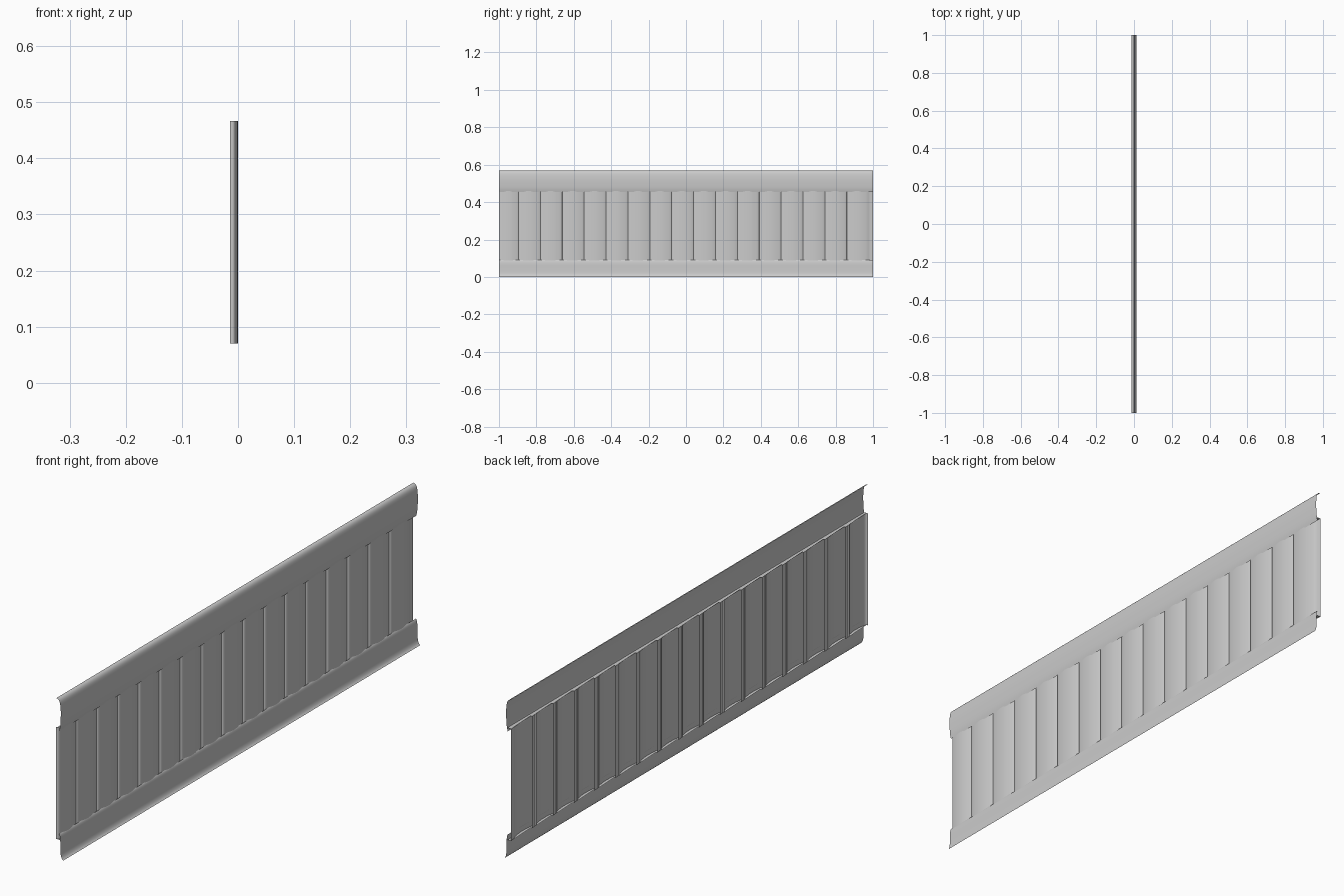
import bpy, bmesh

cube = bpy.data.objects.get("Cube")
if cube:
    bpy.data.objects.remove(cube, do_unlink=True)

grey = bpy.data.materials.new("plain grey")
grey.use_nodes = True
colour = (0.6, 0.6, 0.6, 1)
grey.diffuse_color = colour
grey.node_tree.nodes["Principled BSDF"].inputs["Base Color"].default_value = colour


def smooth_curve(pts, steps=4):
    """Catmull-Rom interpolation through 2D points."""
    ext = [pts[0]] + pts + [pts[-1]]
    out = []
    for a, b, c, d in zip(ext, ext[1:], ext[2:], ext[3:]):
        for i in range(steps):
            t = i / steps
            out.append(tuple(0.5 * (2 * q + (r - p) * t + (2 * p - 5 * q + 4 * r - s) * t ** 2
                                    + (3 * q - p - 3 * r + s) * t ** 3)
                             for p, q, r, s in zip(a, b, c, d)))
    return out + [pts[-1]]


def strip(bm, line_a, line_b):
    """Sheet of quads between two matching lines of points."""
    va = [bm.verts.new(p) for p in line_a]
    vb = [bm.verts.new(p) for p in line_b]
    for i in range(len(va) - 1):
        bm.faces.new((va[i], va[i + 1], vb[i + 1], vb[i]))


def finish(bm, name):
    mesh = bpy.data.meshes.new(name)
    bmesh.ops.remove_doubles(bm, verts=bm.verts, dist=0.00001)
    bm.to_mesh(mesh)
    bm.free()
    mesh.materials.append(grey)
    obj = bpy.data.objects.new(name, mesh)
    bpy.context.collection.objects.link(obj)
    bpy.ops.object.select_all(action='DESELECT')
    obj.select_set(True)
    bpy.context.view_layer.objects.active = obj
    bpy.ops.object.shade_smooth_by_angle(angle=0.7)


# Rails: thin sheets with a curved profile (x, z) swept along y
def rail(name, profile):
    bm = bmesh.new()
    pts = smooth_curve(profile)
    strip(bm, [(x, -1, z) for x, z in pts], [(x, 1, z) for x, z in pts])
    finish(bm, name)


rail("upper_rail", [(-0.0125, 0.569), (-0.004, 0.566), (0.002, 0.555), (0.005, 0.53),
                    (0.005, 0.505), (0.003, 0.475), (-0.001, 0.455)])
rail("lower_rail", [(-0.002, 0.09), (0.001, 0.084), (0.003, 0.07), (0.0035, 0.04),
                    (0.005, 0.018), (0.009, 0.006), (0.0145, 0)])

# Slats: overlapping bowed sheets with a folded lip at top and bottom
BOTTOM, TOP, DEPTH = 0.07, 0.467, 0.0145
PITCH, OVERLAP, FIRST_SEAM = 0.117, 0.024, -0.896
SECTION = [(0, -DEPTH), (0.02, -0.006), (0.15, -0.002), (0.35, 0),
           (0.55, -0.001), (0.75, -0.006), (0.87, -0.012), (1, -DEPTH)]


def slat(index):
    start = max(-1, FIRST_SEAM + (index - 1) * PITCH)
    end = min(1, FIRST_SEAM + index * PITCH + OVERLAP)
    curve = [(u, min(0, max(-DEPTH, x))) for u, x in smooth_curve(SECTION)]

    def line(z, xs):
        return [(x, start + u * (end - start), z) for (u, _), x in zip(curve, xs)]

    bow = [x for _, x in curve]
    back = [min(x, -0.008 - 0.0065 * u) for u, x in curve]
    bm = bmesh.new()
    strip(bm, line(BOTTOM, bow), line(TOP, bow))
    for z in (BOTTOM, TOP):
        strip(bm, line(z, back), line(z, [0.0005] * len(bow)))
    finish(bm, f"slat_{index + 1}")


for i in range(17):
    slat(i)
